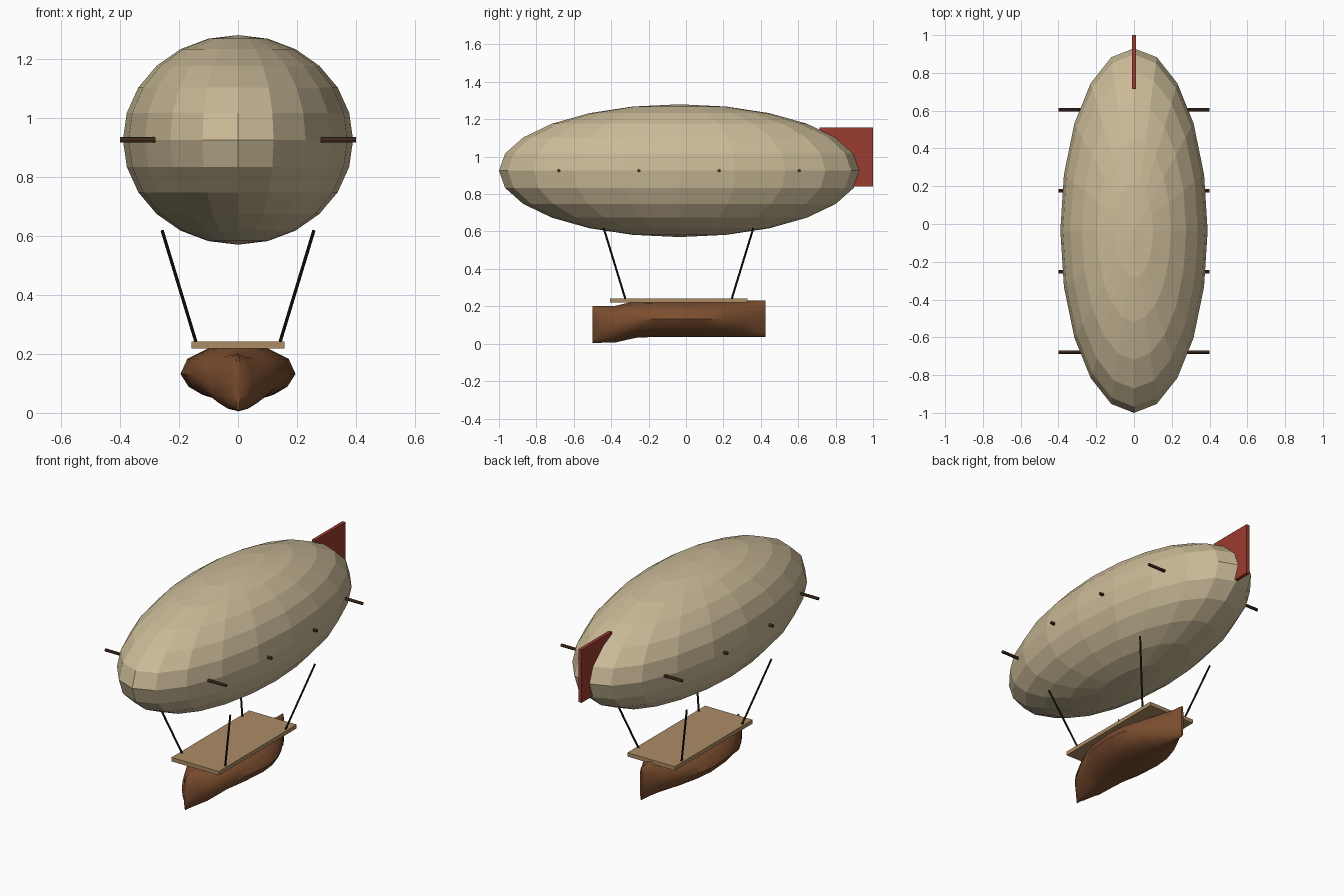
import bpy, bmesh
from mathutils import Vector

if "Cube" in bpy.data.objects:
    bpy.data.objects.remove(bpy.data.objects["Cube"])


def material(name, rgb):
    m = bpy.data.materials.new(name)
    m.diffuse_color = (*rgb, 1)
    m.use_nodes = True
    m.node_tree.nodes["Principled BSDF"].inputs["Base Color"].default_value = m.diffuse_color
    return m


CANVAS = material("cream canvas", (0.59, 0.49, 0.31))
RED = material("fin red", (0.33, 0.045, 0.028))
TAN = material("deck tan", (0.42, 0.265, 0.13))
BROWN = material("hull brown", (0.20, 0.075, 0.028))
WOOD = material("rod brown", (0.085, 0.038, 0.018))
ROPE = material("rope dark", (0.018, 0.013, 0.008))


def finish(obj, name, mat):
    obj.name = name
    obj.data.materials.append(mat)
    return obj


def box(name, lo, hi, mat):
    lo, hi = Vector(lo), Vector(hi)
    bpy.ops.mesh.primitive_cube_add(size=1, location=(lo + hi) / 2)
    obj = bpy.context.object
    obj.scale = hi - lo
    return finish(obj, name, mat)


def rod(name, a, b, radius, mat):
    a, b = Vector(a), Vector(b)
    bpy.ops.mesh.primitive_cylinder_add(vertices=8, radius=radius, depth=(b - a).length,
                                        location=(a + b) / 2)
    obj = bpy.context.object
    obj.rotation_mode = 'QUATERNION'
    obj.rotation_quaternion = (b - a).to_track_quat('Z', 'Y')
    return finish(obj, name, mat)


# Faceted gas envelope
bpy.ops.mesh.primitive_uv_sphere_add(segments=20, ring_count=12, radius=1,
                                     location=(0, -0.035, 0.925))
envelope = bpy.context.object
envelope.scale = (0.39, 0.965, 0.355)
finish(envelope, "envelope", CANVAS)

# Tail fin
box("tail_fin", (-0.01, 0.715, 0.84), (0.01, 1.0, 1.157), RED)

# Cross rods sticking out of both sides
for i, y in enumerate((-0.68, -0.252, 0.177, 0.605)):
    rod(f"cross_rod_{i + 1}", (-0.4, y, 0.925), (0.4, y, 0.925), 0.009, WOOD)

# Deck and the four ropes that hang it
box("deck", (-0.157, -0.405, 0.219), (0.157, 0.33, 0.242), TAN)
for side, sx in (("left", -1), ("right", 1)):
    for end, y_top, y_low in (("front", -0.44, -0.325), ("back", 0.36, 0.245)):
        rod(f"rope_{end}_{side}", (sx * 0.257, y_top, 0.618),
            (sx * 0.143, y_low, 0.242), 0.0055, ROPE)

# Hull: one rounded section lofted along y, with narrow stems and a dropped bow
section = [(0, 0), (0.33, 0.04), (0.62, 0.13), (0.86, 0.27), (1, 0.49),
           (0.88, 0.75), (0.52, 0.93), (0, 1)]
ring = section + [(-u, v) for u, v in section[-2:0:-1]]
stations = [(-0.5, 0.008, 0.005), (-0.46, 0.05, 0.005), (-0.38, 0.10, 0.006),
            (-0.32, 0.13, 0.020), (-0.26, 0.153, 0.033), (-0.15, 0.182, 0.036),
            (0, 0.195, 0.036), (0.1, 0.184, 0.036), (0.2, 0.147, 0.036),
            (0.29, 0.095, 0.036), (0.36, 0.05, 0.036), (0.425, 0.008, 0.036)]
bm = bmesh.new()
loops = [[bm.verts.new((u * w, y, z + v * 0.196)) for u, v in ring] for y, w, z in stations]
for a, b in zip(loops, loops[1:]):
    for i in range(len(ring)):
        j = (i + 1) % len(ring)
        bm.faces.new((a[i], a[j], b[j], b[i]))
bm.faces.new(loops[0])
bm.faces.new(loops[-1])
bmesh.ops.recalc_face_normals(bm, faces=bm.faces)
mesh = bpy.data.meshes.new("hull")
bm.to_mesh(mesh)
bm.free()
hull = finish(bpy.data.objects.new("hull", mesh), "hull", BROWN)
bpy.context.collection.objects.link(hull)
bpy.ops.object.select_all(action='DESELECT')
hull.select_set(True)
bpy.context.view_layer.objects.active = hull
bpy.ops.object.shade_smooth_by_angle(angle=0.8)
